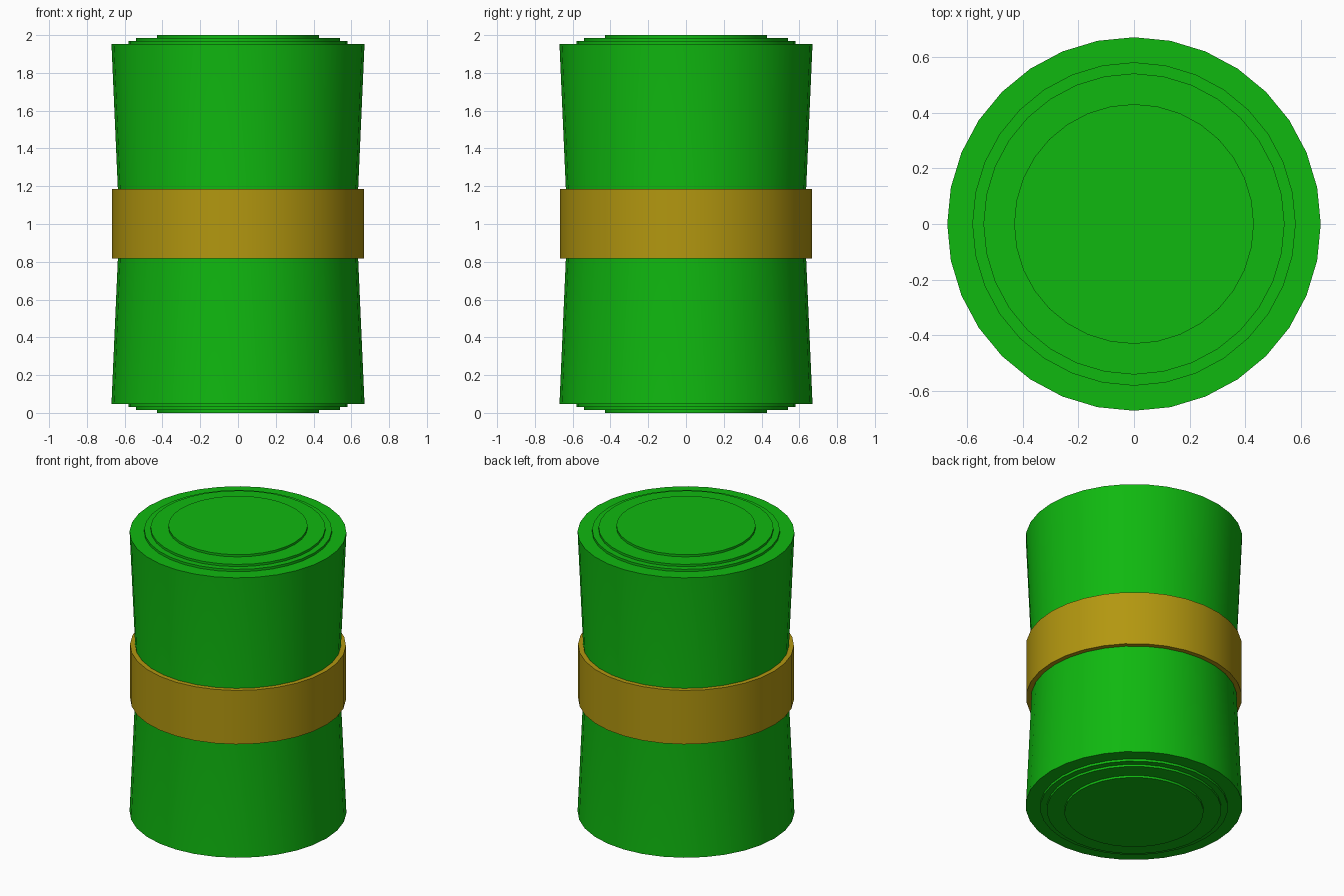
import bpy, bmesh, math

SIDES = 32

cube = bpy.data.objects.get("Cube")
if cube:
    bpy.data.objects.remove(cube, do_unlink=True)


def make_material(name, color):
    mat = bpy.data.materials.new(name)
    mat.use_nodes = True
    mat.diffuse_color = color
    mat.node_tree.nodes["Principled BSDF"].inputs["Base Color"].default_value = color
    return mat


def lathe(name, profile, mat, closed=False):
    """Spin (radius, z) points, ordered bottom to top on the outside, about z."""
    bm = bmesh.new()
    rings = [[bm.verts.new((r * math.cos(a), r * math.sin(a), z))
              for a in (math.tau * i / SIDES for i in range(SIDES))]
             for r, z in profile]
    pairs = list(zip(rings, rings[1:]))
    if closed:
        pairs.append((rings[-1], rings[0]))
    else:
        bm.faces.new(rings[0][::-1])
        bm.faces.new(rings[-1])
    for low, high in pairs:
        for i in range(SIDES):
            j = (i + 1) % SIDES
            bm.faces.new((low[i], low[j], high[j], high[i]))
    mesh = bpy.data.meshes.new(name)
    bm.to_mesh(mesh)
    bm.free()
    mesh.materials.append(mat)
    obj = bpy.data.objects.new(name, mesh)
    bpy.context.collection.objects.link(obj)
    bpy.ops.object.select_all(action='DESELECT')
    obj.select_set(True)
    bpy.context.view_layer.objects.active = obj
    bpy.ops.object.shade_smooth_by_angle(angle=math.radians(30))
    return obj


green = make_material("green", (0.005, 0.48, 0.005, 1))
gold = make_material("dark_gold", (0.45, 0.31, 0.005, 1))

# Waisted body with stepped discs on both ends, mirrored about mid height
lower = [(0.43, 0), (0.43, 0.015), (0.54, 0.015), (0.54, 0.03),
         (0.58, 0.03), (0.58, 0.046), (0.67, 0.046)]
waist = [(0.628, 1)]
upper = [(r, 2 - z) for r, z in reversed(lower)]
lathe("body", lower + waist + upper, green)

# Band around the waist
lathe("waist_band", [(0.667, 0.818), (0.667, 1.185), (0.62, 1.185), (0.62, 0.818)],
      gold, closed=True)
